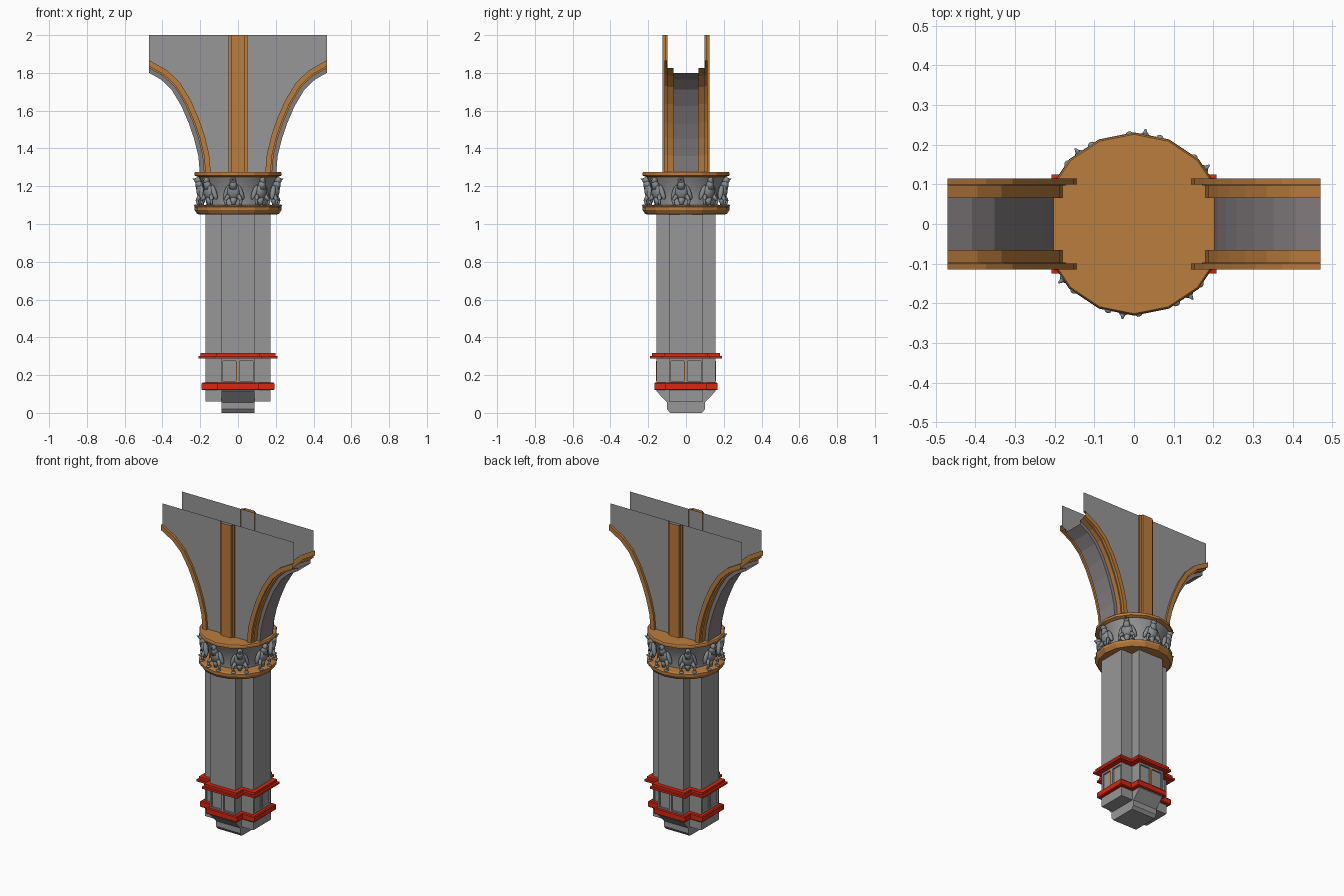
import bpy, bmesh, math
from mathutils import Vector, Matrix

if "Cube" in bpy.data.objects:
    bpy.data.objects.remove(bpy.data.objects["Cube"])


def material(name, rgb):
    m = bpy.data.materials.new(name)
    m.diffuse_color = (*rgb, 1)
    m.use_nodes = True
    m.node_tree.nodes["Principled BSDF"].inputs["Base Color"].default_value = m.diffuse_color
    return m


STONE = material("stone grey", (0.31, 0.31, 0.315))
SOFFIT = material("warm grey", (0.235, 0.21, 0.22))
GOLD = material("ochre gold", (0.50, 0.205, 0.047))
RED = material("bright red", (0.68, 0.02, 0.006))
BIRD = material("cool grey", (0.25, 0.265, 0.28))


def make(name, verts, faces, mat, solid=True, smooth=False):
    me = bpy.data.meshes.new(name)
    me.from_pydata([tuple(v) for v in verts], [], faces)
    me.materials.append(mat)
    bm = bmesh.new()
    bm.from_mesh(me)
    if solid:
        bmesh.ops.recalc_face_normals(bm, faces=bm.faces)
    for f in bm.faces:
        f.smooth = smooth and len(f.verts) == 4
    bm.to_mesh(me)
    bm.free()
    ob = bpy.data.objects.new(name, me)
    bpy.context.collection.objects.link(ob)
    return ob


def loft(name, rings, mat, smooth=False):
    n = len(rings[0])
    verts = [v for r in rings for v in r]
    faces = [(a * n + i, a * n + (i + 1) % n, (a + 1) * n + (i + 1) % n, (a + 1) * n + i)
             for a in range(len(rings) - 1) for i in range(n)]
    faces += [tuple(range(n)), tuple(range(len(verts) - n, len(verts)))]
    return make(name, verts, faces, mat, smooth=smooth)


def cross(x, y, ax, ay, z):
    # cross outline: arm ends at x and y, arm half widths ax and ay
    q = [(x, ay), (ax, ay), (ax, y)]
    pts = q + [(-a, b) for a, b in reversed(q)]
    pts += [(-a, -b) for a, b in q] + [(a, -b) for a, b in reversed(q)]
    return [(a, b, z) for a, b in pts]


def cross_part(name, steps, mat):
    return loft(name, [cross(x, y, w, w, z) for x, y, w, z in steps], mat)


def lathe(name, profile, mat, n=16, smooth=False):
    return loft(name, [[(r * math.cos(math.tau * i / n), r * math.sin(math.tau * i / n), z)
                        for i in range(n)] for r, z in profile], mat, smooth)


def box(name, x0, x1, y0, y1, z0, z1, mat):
    return loft(name, [[(x0, y0, z), (x1, y0, z), (x1, y1, z), (x0, y1, z)]
                       for z in (z0, z1)], mat)


# Foot: arms across x, and a tapered block along y
box("foot_side_arms", -0.172, 0.172, -0.09, 0.09, 0.06, 0.13, STONE)
yz = [(0.157, 0.13), (0.157, 0.115), (0.1, 0.055), (0.1, 0.02), (0.085, 0)]
yz += [(-y, z) for y, z in reversed(yz)]
loft("foot_tapered_block", [[(x, y, z) for y, z in yz] for x in (-0.087, 0.087)], STONE)

# Plinth core with framed panels on its four sides
cross_part("plinth_core", [(0.162, 0.147, 0.088, 0.13), (0.162, 0.147, 0.088, 0.29)], STONE)
for k, d in enumerate((0.172, 0.157, 0.172, 0.157)):
    rot = Matrix.Rotation(k * math.pi / 2, 4, 'Z')
    bars = [(-0.09, -0.08, .15, .29), (-0.008, 0.008, .15, .29), (0.08, 0.09, .15, .29),
            (-0.08, 0.08, .15, .168), (-0.08, 0.08, .275, .29)]
    for b, (a0, a1, z0, z1) in enumerate(bars):
        ob = box(f"panel_frame_{k}_{b}", d - 0.011, d, a0, a1, z0, z1, STONE)
        ob.data.transform(rot)
    ob = box(f"panel_gold_line_{k}", d - 0.001, d + 0.001, -0.011, -0.004, 0.168, 0.275, GOLD)
    ob.data.transform(rot)

# Red mouldings
cross_part("lower_red_band", [(0.188, 0.163, 0.106, 0.12), (0.193, 0.168, 0.11, 0.125),
                              (0.193, 0.168, 0.11, 0.155), (0.188, 0.163, 0.106, 0.16)], RED)
cross_part("upper_red_band", [(0.208, 0.19, 0.125, 0.287), (0.208, 0.19, 0.125, 0.3),
                              (0.198, 0.181, 0.116, 0.302), (0.198, 0.181, 0.116, 0.318)], RED)

# Shaft
cross_part("shaft", [(0.172, 0.155, 0.09, 0.3), (0.172, 0.155, 0.09, 1.06)], STONE)

# Capital
lathe("capital_lower_ring", [(0.19, 1.05), (0.215, 1.052), (0.231, 1.075), (0.231, 1.09),
                             (0.222, 1.096), (0.16, 1.1)], GOLD)
lathe("capital_drum", [(0.165, 1.09), (0.167, 1.13), (0.178, 1.19), (0.2, 1.235), (0.208, 1.252)],
      STONE, 32, True)
lathe("capital_top_disc", [(0.215, 1.25), (0.23, 1.257), (0.23, 1.27), (0.226, 1.276)], GOLD)

# Ring of eight perched birds
bm = bmesh.new()


def ball(m, c, s, tilt=0.0, roll=0.0):
    t = Matrix.Translation(c) @ Matrix.Rotation(tilt, 4, 'Y') @ Matrix.Rotation(roll, 4, 'X')
    bmesh.ops.create_uvsphere(bm, u_segments=12, v_segments=8, radius=1,
                              matrix=m @ t @ Matrix.Diagonal((*s, 1)))


def limb(m, a, b, r1, r2):
    a, b = Vector(a), Vector(b)
    t = Matrix.Translation((a + b) / 2) @ (b - a).to_track_quat('Z', 'Y').to_matrix().to_4x4()
    bmesh.ops.create_cone(bm, cap_ends=True, segments=8, radius1=r1, radius2=r2,
                          depth=(b - a).length, matrix=m @ t)


for k in range(8):
    m = Matrix.Rotation(math.radians(-7 + 45 * k), 4, 'Z')
    ball(m, (0.194, 0, 1.168), (0.027, 0.036, 0.046), 0.25)
    limb(m, (0.2, 0, 1.19), (0.215, 0, 1.23), 0.026, 0.013)
    ball(m, (0.214, 0, 1.231), (0.019, 0.016, 0.017))
    limb(m, (0.222, 0, 1.232), (0.241, 0, 1.24), 0.01, 0.002)
    limb(m, (0.19, 0, 1.14), (0.195, 0, 1.1), 0.022, 0.009)
    for s in (-1, 1):
        ball(m, (0.19, s * 0.038, 1.168), (0.014, 0.013, 0.042), 0.1, s * 0.35)
        limb(m, (0.197, s * 0.025, 1.15), (0.213, s * 0.044, 1.125), 0.013, 0.008)
        limb(m, (0.213, s * 0.044, 1.127), (0.206, s * 0.036, 1.096), 0.008, 0.006)
        ball(m, (0.213, s * 0.038, 1.098), (0.018, 0.013, 0.006))
for f in bm.faces:
    f.smooth = True
me = bpy.data.meshes.new("capital_birds")
bm.to_mesh(me)
bm.free()
me.materials.append(BIRD)
bpy.context.collection.objects.link(bpy.data.objects.new("capital_birds", me))

# Arch curve (x, z) and its inward offsets
ARC = [(.202, 1.27), (.21, 1.36), (.232, 1.45), (.259, 1.53), (.30, 1.625),
       (.352, 1.712), (.408, 1.765), (.47, 1.80)]


def offset(d):
    out = []
    for i, (x, z) in enumerate(ARC):
        a, b = ARC[max(i - 1, 0)], ARC[min(i + 1, len(ARC) - 1)]
        t = Vector((b[0] - a[0], b[1] - a[1])).normalized()
        p = Vector((x - t.y * d, z + t.x * d))
        if i == 0:
            p.y = z
        if i == len(ARC) - 1:
            p += t * ((0.47 - p.x) / t.x)
        out.append(p)
    return out


def sweep(name, section, side, mat):
    # sweep an open (depth, y) section along the arch
    rows = [[(side * p.x, y, p.y) for p in offset(d)] for d, y in section]
    n = len(ARC)
    faces = [(r * n + i, r * n + i + 1, (r + 1) * n + i + 1, (r + 1) * n + i)
             for r in range(len(rows) - 1) for i in range(n - 1)]
    return make(name, [v for r in rows for v in r], faces, mat)


for side, sn in ((-1, "left"), (1, "right")):
    sweep(f"{sn}_arch_soffit", [(.022, -.065), (0, -.065), (0, .065), (.022, .065)], side, SOFFIT)
    for f, fn in ((-1, "front"), (1, "back")):
        sec = [(.022, .065), (.022, .097), (.03, .097), (.03, .115), (.058, .115), (.058, .1)]
        sweep(f"{sn}_{fn}_arch_trim", [(d, f * y) for d, y in sec], side, GOLD)

# Flat spandrel sheets and centre strips, front and back
edge = [(p.x, p.y) for p in offset(0.057)] + [(0.47, 2.0)]
outline = edge + [(-x, z) for x, z in reversed(edge)]
for f, fn in ((-1, "front"), (1, "back")):
    pts = outline if f < 0 else outline[::-1]
    make(f"{fn}_spandrel", [(x, f * 0.1, z) for x, z in pts], [tuple(range(len(pts)))], STONE, False)
    half = [(-.05, .098), (-.05, .112), (-.038, .112), (-.036, .124)]
    prof = half + [(-x, y) for x, y in reversed(half)]
    n = len(prof)
    verts = [(x, f * y, z) for z in (1.27, 2.0) for x, y in prof]
    faces = [(i, i + 1, n + i + 1, n + i) for i in range(n - 1)]
    if f > 0:
        faces = [q[::-1] for q in faces]
    make(f"{fn}_centre_strip", verts, faces, GOLD, False)
